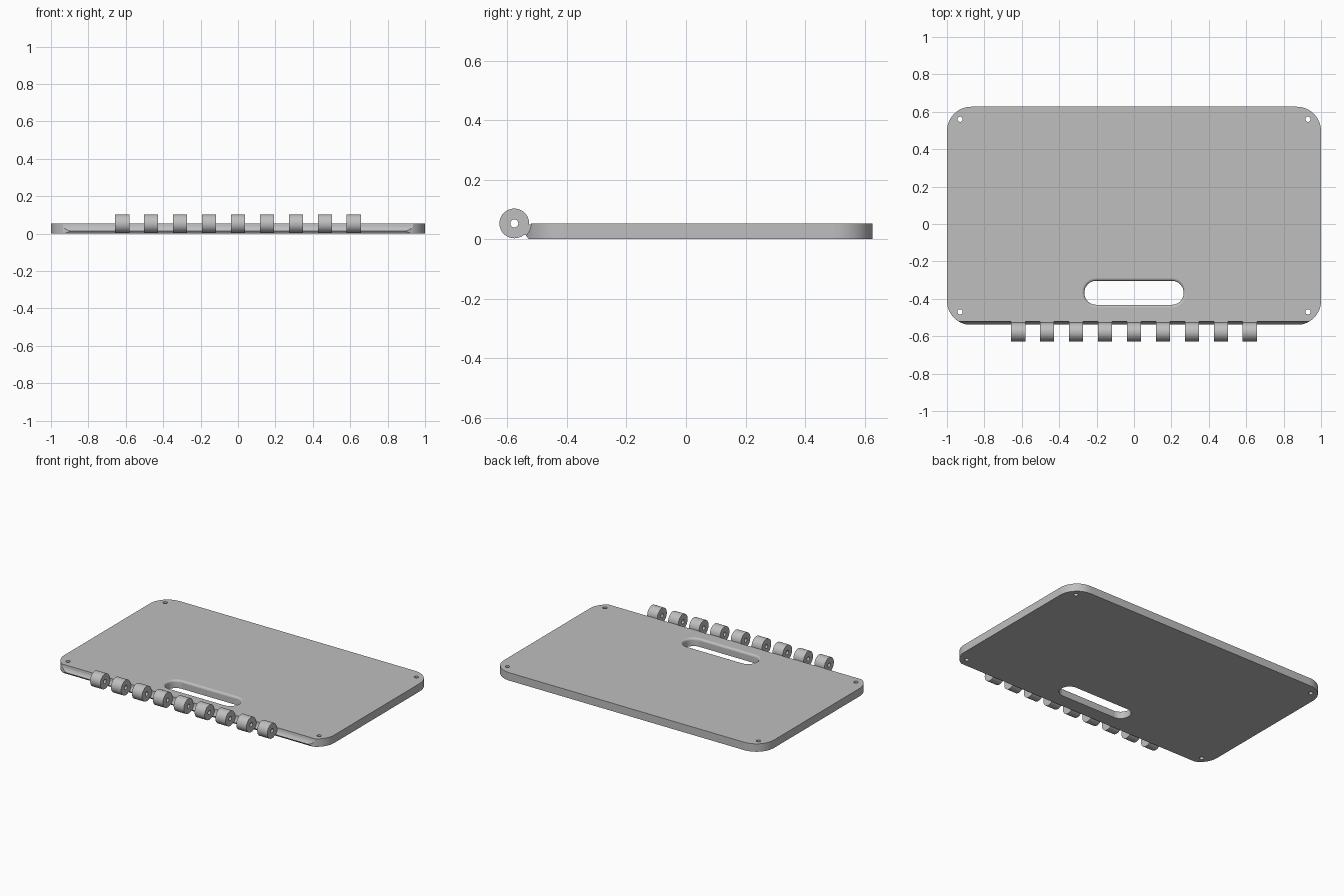
import bpy, bmesh
from math import sin, cos, pi, radians

if "Cube" in bpy.data.objects:
    bpy.data.objects.remove(bpy.data.objects["Cube"])

grey = bpy.data.materials.new("plain grey")
grey.use_nodes = True
GREY = (0.52, 0.52, 0.52, 1)
grey.diffuse_color = GREY
grey.node_tree.nodes["Principled BSDF"].inputs["Base Color"].default_value = GREY

THICK = 0.053
FRONT, BACK = -0.54, 0.627
HINGE_Y, HINGE_Z = -0.577, 0.053


def arc(cx, cy, r, start, end, n):
    """Points along an arc, angles in degrees."""
    steps = [radians(start + (end - start) * i / n) for i in range(n + 1)]
    return [(cx + r * cos(a), cy + r * sin(a)) for a in steps]


def rounded(x0, x1, y0, y1, r, n=12):
    """Outline of a rounded rectangle, counter-clockwise."""
    pts = []
    corners = [(x1 - r, y1 - r), (x0 + r, y1 - r), (x0 + r, y0 + r), (x1 - r, y0 + r)]
    for i, (cx, cy) in enumerate(corners):
        pts += arc(cx, cy, r, 90 * i, 90 * i + 90, n)
    return pts


def loft(name, rings, caps=True, closed=False):
    """Skin a list of equal-sized 3D rings."""
    bm = bmesh.new()
    loops = [[bm.verts.new(p) for p in ring] for ring in rings]
    pairs = list(zip(loops, loops[1:]))
    if closed:
        pairs.append((loops[-1], loops[0]))
    for a, b in pairs:
        for i in range(len(a)):
            j = (i + 1) % len(a)
            bm.faces.new((a[i], a[j], b[j], b[i]))
    if caps:
        bm.faces.new(loops[0][::-1])
        bm.faces.new(loops[-1])
    bmesh.ops.recalc_face_normals(bm, faces=bm.faces)
    mesh = bpy.data.meshes.new(name)
    bm.to_mesh(mesh)
    bm.free()
    mesh.materials.append(grey)
    obj = bpy.data.objects.new(name, mesh)
    bpy.context.collection.objects.link(obj)
    return obj


def flat_ring(pts, z):
    return [(x, y, z) for x, y in pts]


def side_ring(pts, x):
    return [(x, y, z) for y, z in pts]


def select(obj):
    bpy.ops.object.select_all(action='DESELECT')
    obj.select_set(True)
    bpy.context.view_layer.objects.active = obj


def cut(target, cutter):
    cutter.hide_render = True
    mod = target.modifiers.new("cut", 'BOOLEAN')
    mod.operation = 'DIFFERENCE'
    mod.solver = 'EXACT'
    mod.object = cutter
    select(target)
    bpy.ops.object.modifier_apply(modifier=mod.name)
    bpy.data.objects.remove(cutter)


def smooth(obj):
    select(obj)
    bpy.ops.object.shade_smooth_by_angle(angle=radians(30))


# Plate with rounded corners
outline = rounded(-1, 1, FRONT, BACK, 0.13)
plate = loft("plate", [flat_ring(outline, 0), flat_ring(outline, THICK)])

# Hollow front edge that clears the hinge, chamfered underneath
groove = [(-0.7, 0.1), (-0.521, 0.1)]
groove += arc(HINGE_Y, HINGE_Z, 0.056, 0, -46, 10)
groove += [(-0.525, -0.004), (-0.7, -0.004)]
cut(plate, loft("groove_cutter", [side_ring(groove, -1.1), side_ring(groove, 1.1)]))

# Hand slot with a rolled upper edge
FILLET = 0.014
levels = [(0, -0.02), (0, THICK - FILLET)]
for i in range(1, 6):
    a = i / 5 * pi / 2
    levels.append((FILLET * (1 - cos(a)), THICK - FILLET + FILLET * sin(a)))
levels.append((FILLET, THICK + 0.02))
slot = [flat_ring(rounded(-0.265 - g, 0.265 + g, -0.432 - g, -0.304 + g, 0.062 + g), z)
        for g, z in levels]
cut(plate, loft("slot_cutter", slot))

# Screw holes in the corners
for x in (-0.93, 0.93):
    for y in (-0.47, 0.56):
        hole = arc(x, y, 0.014, 0, 345, 23)
        cut(plate, loft("hole_cutter", [flat_ring(hole, -0.1), flat_ring(hole, 0.2)]))

# Round edges are smooth, flat sides stay flat
smooth(plate)
for face in plate.data.polygons:
    if max(abs(c) for c in face.normal) > 0.999:
        face.use_smooth = False

# Hinge knuckles, each joined to the plate by a short web
WIDTH = 0.075
outer = arc(HINGE_Y, HINGE_Z, 0.05, 0, 352.5, 47)
inner = arc(HINGE_Y, HINGE_Z, 0.0135, 0, 352.5, 47)
web = [(-0.545, 0.05), (-0.515, 0.05), (-0.515, 0.014), (-0.545, 0.014)]
for i in range(9):
    centre = (i - 4) * 0.1547
    a, b = centre - WIDTH / 2, centre + WIDTH / 2
    knuckle = loft(f"hinge_knuckle_{i + 1}",
                   [side_ring(outer, a), side_ring(outer, b),
                    side_ring(inner, b), side_ring(inner, a)], caps=False, closed=True)
    smooth(knuckle)
    loft(f"knuckle_web_{i + 1}", [side_ring(web, a), side_ring(web, b)])
